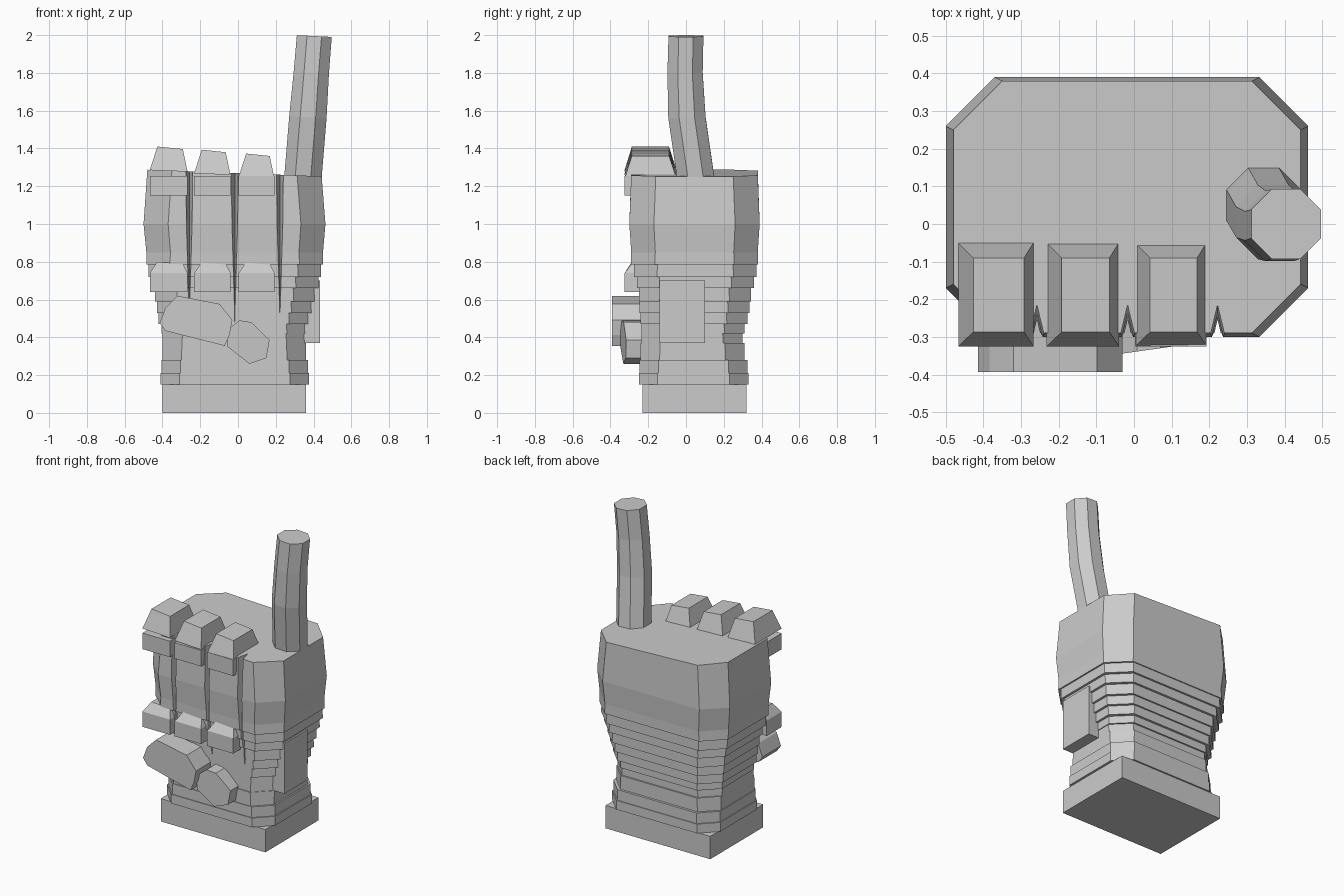
import bpy, bmesh, math
from mathutils import Vector

if bpy.data.objects.get("Cube"):
    bpy.data.objects.remove(bpy.data.objects["Cube"], do_unlink=True)

grey = bpy.data.materials.new("plain grey")
grey.use_nodes = True
grey.diffuse_color = (0.6, 0.6, 0.6, 1)
grey.node_tree.nodes["Principled BSDF"].inputs["Base Color"].default_value = (0.6, 0.6, 0.6, 1)


def loft(name, rings):
    """Skin a stack of equal-length rings and cap both ends."""
    bm = bmesh.new()
    loops = [[bm.verts.new(p) for p in ring] for ring in rings]
    for a, b in zip(loops, loops[1:]):
        for i in range(len(a)):
            j = (i + 1) % len(a)
            bm.faces.new((a[i], a[j], b[j], b[i]))
    bm.faces.new(loops[0][::-1])
    bm.faces.new(loops[-1])
    bmesh.ops.remove_doubles(bm, verts=bm.verts, dist=0.0005)
    bmesh.ops.recalc_face_normals(bm, faces=bm.faces)
    mesh = bpy.data.meshes.new(name)
    bm.to_mesh(mesh)
    bm.free()
    mesh.materials.append(grey)
    obj = bpy.data.objects.new(name, mesh)
    bpy.context.collection.objects.link(obj)
    return obj


def rect(x0, x1, y0, y1, z, tilt=0):
    """Rectangle ring, lowered by tilt on its +x side."""
    return [(x0, y0, z), (x1, y0, z - tilt), (x1, y1, z - tilt), (x0, y1, z)]


def box(name, x0, x1, y0, y1, z0, z1):
    return loft(name, [rect(x0, x1, y0, y1, z) for z in (z0, z1)])


# Wrist base
box("wrist_base", -0.40, 0.36, -0.23, 0.32, 0, 0.15)


# Hand: chamfered rings with three tapering finger grooves in the front
def hand_ring(z, x0, x1, y0, y1, top=False):
    c = 0.10 + 0.03 * min(1, max(0, (z - 0.3) / 0.6))
    pts = [(x0, y0 + c), (x0 + c, y0)]
    for gx in (-0.258, -0.017, 0.222):
        t = min(1, max(0, (z - 0.5) / 0.6))
        pts += [(gx - 0.018 * t, y0), (gx, y0 + 0.075 * t), (gx + 0.018 * t, y0)]
    pts += [(x1 - c, y0), (x1, y0 + c), (x1, y1 - c), (x1 - c, y1), (x0 + c, y1), (x0, y1 - c)]
    return [(x, y, z - 0.038 * (x + 0.02) if top else z) for x, y in pts]


slabs = [  # top z, then x and y limits of each terrace
    (0.21, -0.41, 0.375, -0.25, 0.33),
    (0.28, -0.405, 0.37, -0.245, 0.325),
    (0.37, -0.40, 0.36, -0.24, 0.31),
    (0.42, -0.40, 0.36, -0.235, 0.30),
    (0.47, -0.405, 0.365, -0.235, 0.31),
    (0.53, -0.42, 0.38, -0.24, 0.325),
    (0.59, -0.43, 0.395, -0.245, 0.335),
    (0.66, -0.44, 0.41, -0.25, 0.345),
    (0.72, -0.457, 0.425, -0.26, 0.36),
    (0.785, -0.475, 0.44, -0.275, 0.373),
    (0.85, -0.485, 0.45, -0.29, 0.38),
]
rings, low = [], 0.15
for z, *limits in slabs:
    rings += [hand_ring(low, *limits), hand_ring(z, *limits)]
    low = z
rings += [hand_ring(1.0, -0.50, 0.463, -0.30, 0.39),
          hand_ring(1.27, -0.48, 0.443, -0.29, 0.38, True)]
loft("hand", rings)

# Three folded fingers: knuckle cap, front strip and fingertip
for side, x0, x1, top in (("right", -0.467, -0.267, 1.41),
                          ("middle", -0.232, -0.04, 1.393),
                          ("left", 0.003, 0.193, 1.373)):
    loft(side + "_knuckle", [rect(x0, x1, -0.325, -0.05, top - 0.125, 0.008),
                             rect(x0 + 0.04, x1 - 0.025, -0.287, -0.09, top, 0.013)])
    box(side + "_finger_strip", x0, x1, -0.325, -0.17, 1.15, 1.255)
    loft(side + "_fingertip", [rect(x0, x1, -0.325, -0.17, 0.64),
                               rect(x0, x1, -0.325, -0.17, 0.74),
                               rect(x0 + 0.04, x1 - 0.025, -0.287, -0.19, 0.80, 0.01)])


# Folded thumb: two faceted pads
def pad(name, outline, front, back, lean=0.0):
    return loft(name, [[(x, front + lean * x, z) for x, z in outline],
                       [(x, back, z) for x, z in outline]])


pad("thumb_tip", [(-0.415, 0.476), (-0.384, 0.556), (-0.32, 0.62), (-0.098, 0.577),
                  (-0.03, 0.492), (-0.045, 0.413), (-0.07, 0.355), (-0.384, 0.434)], -0.393, -0.2)
pad("thumb_joint", [(-0.055, 0.44), (0.008, 0.49), (0.07, 0.48), (0.167, 0.386),
                    (0.15, 0.29), (0.06, 0.26), (-0.055, 0.35)], -0.34, -0.22, 0.14)

# Thumb root on the side of the hand
box("thumb_root", 0.28, 0.435, -0.14, 0.10, 0.37, 0.70)

# Raised finger: octagonal tube with a slight bend
finger = []
for cx, cy, z, r in ((0.34, 0.058, 1.2, 0.107), (0.37, 0.005, 1.565, 0.107),
                     (0.388, -0.005, 1.80, 0.101), (0.404, 0, 1.995, 0.1)):
    ring = []
    for i in range(8):
        a = math.radians(22.5 + 45 * i)
        dx, dy = r * math.cos(a), r * math.sin(a)
        ring.append(Vector((cx + dx, cy + dy, z - 0.05 * dx)))
    finger.append(ring)
loft("raised_finger", finger)
